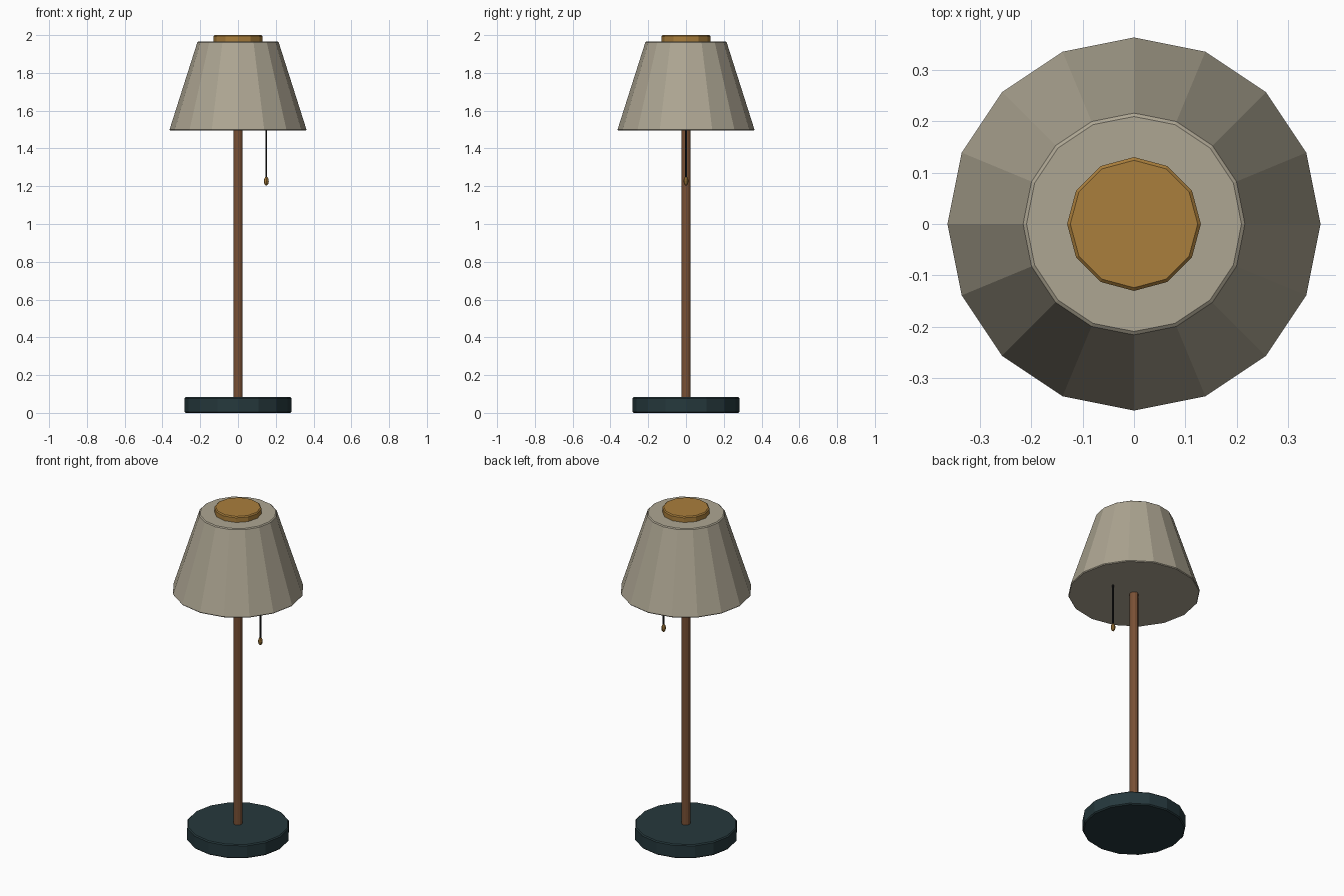
import bpy
import math

if "Cube" in bpy.data.objects:
    bpy.data.objects.remove(bpy.data.objects["Cube"])


def material(name, rgb):
    m = bpy.data.materials.new(name)
    m.diffuse_color = (*rgb, 1.0)
    m.use_nodes = True
    m.node_tree.nodes["Principled BSDF"].inputs["Base Color"].default_value = m.diffuse_color
    return m


LINEN = material("linen", (0.42, 0.38, 0.29))
BRASS = material("brass", (0.40, 0.21, 0.045))
SLATE = material("slate", (0.019, 0.040, 0.046))
WOOD = material("wood", (0.19, 0.08, 0.035))
BLACK = material("black_cord", (0.012, 0.012, 0.012))


def tapered(name, sides, r_low, r_high, z_low, z_high, mat, x=0.0, bevel=0.0):
    """Capped, flat-faced cylinder or cone section with a vertex on +x."""
    bpy.ops.mesh.primitive_cone_add(
        vertices=sides, radius1=r_low, radius2=r_high, depth=z_high - z_low,
        location=(x, 0, (z_low + z_high) / 2))
    obj = bpy.context.object
    obj.name = name
    obj.data.materials.append(mat)
    if bevel:
        mod = obj.modifiers.new("edge_bevel", 'BEVEL')
        mod.width = bevel
        mod.segments = 1
        mod.limit_method = 'ANGLE'
        mod.angle_limit = math.radians(40)
    return obj


# Foot and stem
tapered("base", 16, 0.283, 0.283, 0.0, 0.083, SLATE, bevel=0.006)
tapered("stem", 12, 0.024, 0.024, 0.07, 1.60, WOOD)

# Closed shade with its top cap
tapered("shade", 16, 0.364, 0.214, 1.495, 1.966, LINEN, bevel=0.005)
tapered("top_cap", 12, 0.13, 0.13, 1.955, 2.0, BRASS, bevel=0.006)

# Pull cord and its bead
tapered("pull_cord", 6, 0.005, 0.005, 1.24, 1.51, BLACK, x=0.15)
bpy.ops.mesh.primitive_uv_sphere_add(
    segments=8, ring_count=6, radius=1.0, location=(0.15, 0, 1.227))
bead = bpy.context.object
bead.name = "pull_bead"
bead.scale = (0.013, 0.013, 0.024)
bead.data.materials.append(BRASS)
